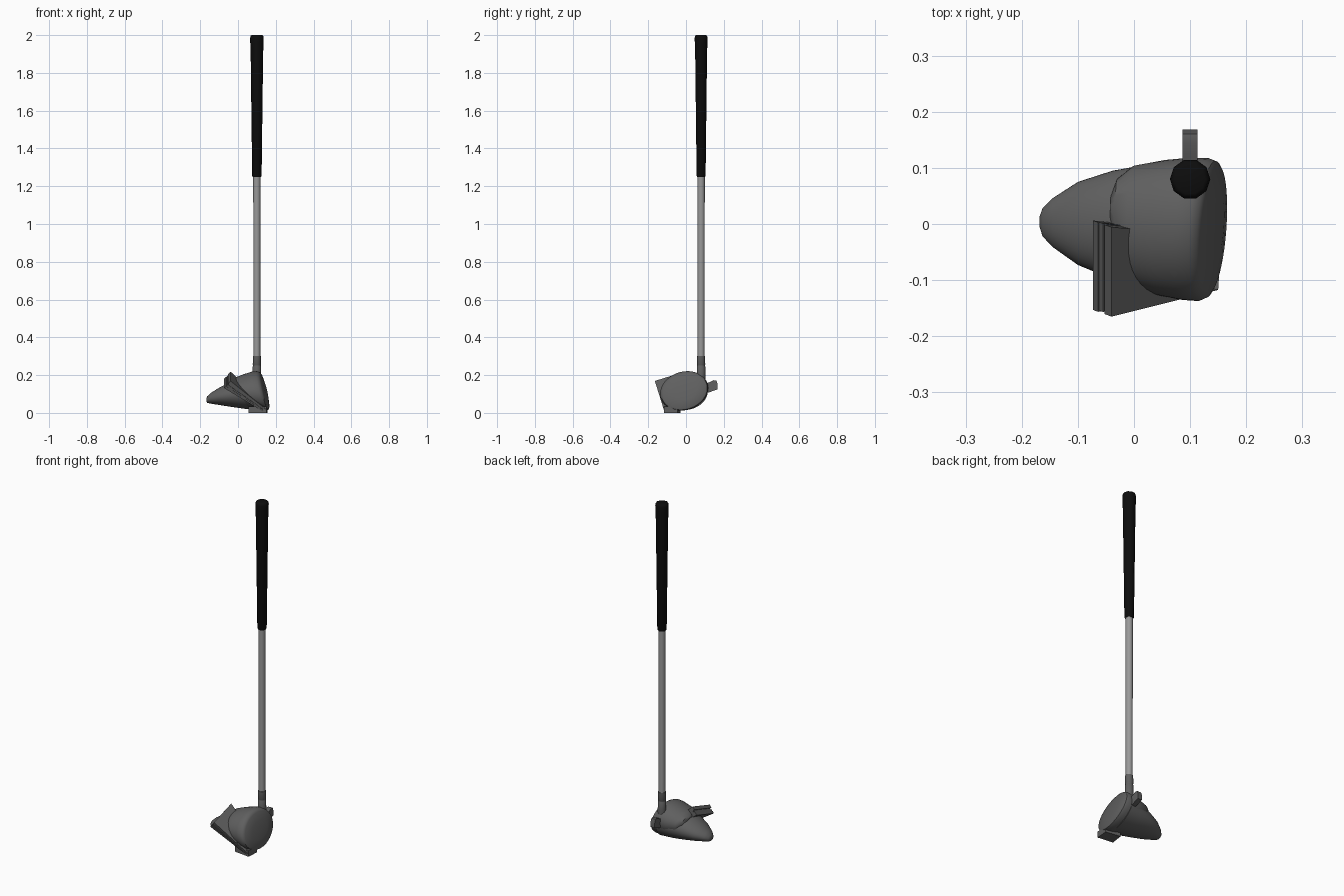
import bpy, bmesh, math
from mathutils import Vector

if "Cube" in bpy.data.objects:
    bpy.data.objects.remove(bpy.data.objects["Cube"])


def material(name, c):
    m = bpy.data.materials.new(name)
    m.diffuse_color = (c, c, c, 1)
    m.use_nodes = True
    m.node_tree.nodes["Principled BSDF"].inputs["Base Color"].default_value = m.diffuse_color
    return m


HEAD = material("dark grey metal", 0.115)
STEEL = material("light grey steel", 0.32)
GRIP = material("black rubber", 0.004)


def finish(name, bm, mat, angle=35):
    bmesh.ops.recalc_face_normals(bm, faces=bm.faces)
    me = bpy.data.meshes.new(name)
    bm.to_mesh(me)
    bm.free()
    ob = bpy.data.objects.new(name, me)
    bpy.context.collection.objects.link(ob)
    me.materials.append(mat)
    bpy.ops.object.select_all(action='DESELECT')
    ob.select_set(True)
    bpy.context.view_layer.objects.active = ob
    bpy.ops.object.shade_smooth_by_angle(angle=math.radians(angle))
    return ob


def skin(name, rings, mat, angle=35):
    """Bridge equal-sized rings of points and cap both ends."""
    bm = bmesh.new()
    vs = [[bm.verts.new(p) for p in r] for r in rings]
    n = len(vs[0])
    for a, b in zip(vs, vs[1:]):
        for i in range(n):
            j = (i + 1) % n
            bm.faces.new((a[i], a[j], b[j], b[i]))
    bm.faces.new(vs[0])
    bm.faces.new(vs[-1])
    return finish(name, bm, mat, angle)


def loft(name, sections, skew=0.0, n=40, angle=35):
    """Oval sections: x, y min, y max, z min, z max, lean of the section."""
    rings = []
    for x, y0, y1, z0, z1, lean in sections:
        cy, cz, ry, rz = (y0 + y1) / 2, (z0 + z1) / 2, (y1 - y0) / 2, (z1 - z0) / 2
        ring = []
        for i in range(n):
            a = math.tau * i / n
            dz = rz * math.sin(a)
            y = cy + ry * math.cos(a) + skew * dz
            ring.append((x - lean * dz + 0.4 * lean * y, y, cz + dz))
        rings.append(ring)
    return skin(name, rings, HEAD, angle)


def turned(name, profile, mat, n):
    """Round part about the club's axis; profile is (radius, z)."""
    rings = [[(0.1 + r * math.cos(math.tau * i / n), 0.08 + r * math.sin(math.tau * i / n), z)
              for i in range(n)] for r, z in profile]
    return skin(name, rings, mat, 50)


# Tapered tail of the head
loft("head_tail", [
    (-0.168, -0.006, 0.014, 0.060, 0.076, 0),
    (-0.163, -0.022, 0.028, 0.053, 0.088, 0),
    (-0.145, -0.041, 0.046, 0.049, 0.105, 0),
    (-0.10, -0.073, 0.075, 0.042, 0.133, 0),
    (-0.04, -0.097, 0.095, 0.032, 0.163, 0.05),
    (0.03, -0.117, 0.108, 0.021, 0.187, 0.12),
    (0.10, -0.128, 0.115, 0.015, 0.207, 0.22)], 0.05)

# Raised front of the head with the striking face
loft("head_front", [
    (-0.042, -0.005, 0.050, 0.13, 0.165, 0.05),
    (-0.032, -0.055, 0.080, 0.095, 0.177, 0.08),
    (-0.005, -0.108, 0.103, 0.05, 0.188, 0.12),
    (0.05, -0.126, 0.113, 0.022, 0.206, 0.18),
    (0.095, -0.134, 0.117, 0.014, 0.218, 0.23),
    (0.125, -0.136, 0.116, 0.012, 0.221, 0.25),
    (0.138, -0.130, 0.111, 0.016, 0.216, 0.25),
    (0.143, -0.121, 0.103, 0.025, 0.207, 0.25),
    (0.149, -0.07, 0.055, 0.07, 0.165, 0.25),
    (0.150, -0.02, 0.005, 0.105, 0.13, 0.25)], 0.18)

# Slanted slab made of stacked plates, thinning towards its low end
L = Vector((0.2, 0.05, -0.16)).normalized()
W = Vector((0, 0.16, 0.05)).normalized()
N = L.cross(W).normalized()
corner = Vector((-0.04, -0.165, 0.169))
for k, (t0, t1, inset) in enumerate([(0, 0.019, 0), (0.019, 0.026, 0.006),
                                     (0.026, 0.037, 0.002), (0.037, 0.052, 0)]):
    rings = []
    for d, w, s in ((inset, 0.167, 1), (0.248, 0.10, 0.35)):
        rings.append([corner + L * d + W * a - N * t * s for a, t in
                      ((inset, t0), (w, t0), (w, t1), (inset, t1))])
    skin(f"slab_plate_{k + 1}", rings, HEAD, 20)

# Sole block under the head
skin("sole_block", [[(x, y, z) for x, y in ((0.055, -0.105), (0.15, -0.117),
                                            (0.155, -0.045), (0.065, -0.03))]
                    for z in (0.0, 0.035)], HEAD, 20)

# Rounded tab at the back
tab = [(0.09, 0.105), (0.125, 0.109), (0.15, 0.119), (0.167, 0.124),
       (0.168, 0.152), (0.160, 0.172), (0.145, 0.173), (0.12, 0.160), (0.09, 0.155)]
skin("back_tab", [[(x, y, z) for y, z in tab] for x in (0.086, 0.113)], HEAD, 40)

# Socket, shaft and grip
turned("socket", [(0.025, 0.13), (0.023, 0.20), (0.0225, 0.245), (0.0205, 0.248),
                  (0.0205, 0.254), (0.022, 0.257), (0.021, 0.302)], HEAD, 16)
turned("shaft", [(0.018, 0.28), (0.0195, 1.27)], STEEL, 16)
turned("grip", [(0.022, 1.25), (0.025, 1.256), (0.033, 1.90), (0.035, 1.955),
                (0.036, 1.985), (0.033, 1.997), (0.027, 2.0)], GRIP, 10)
